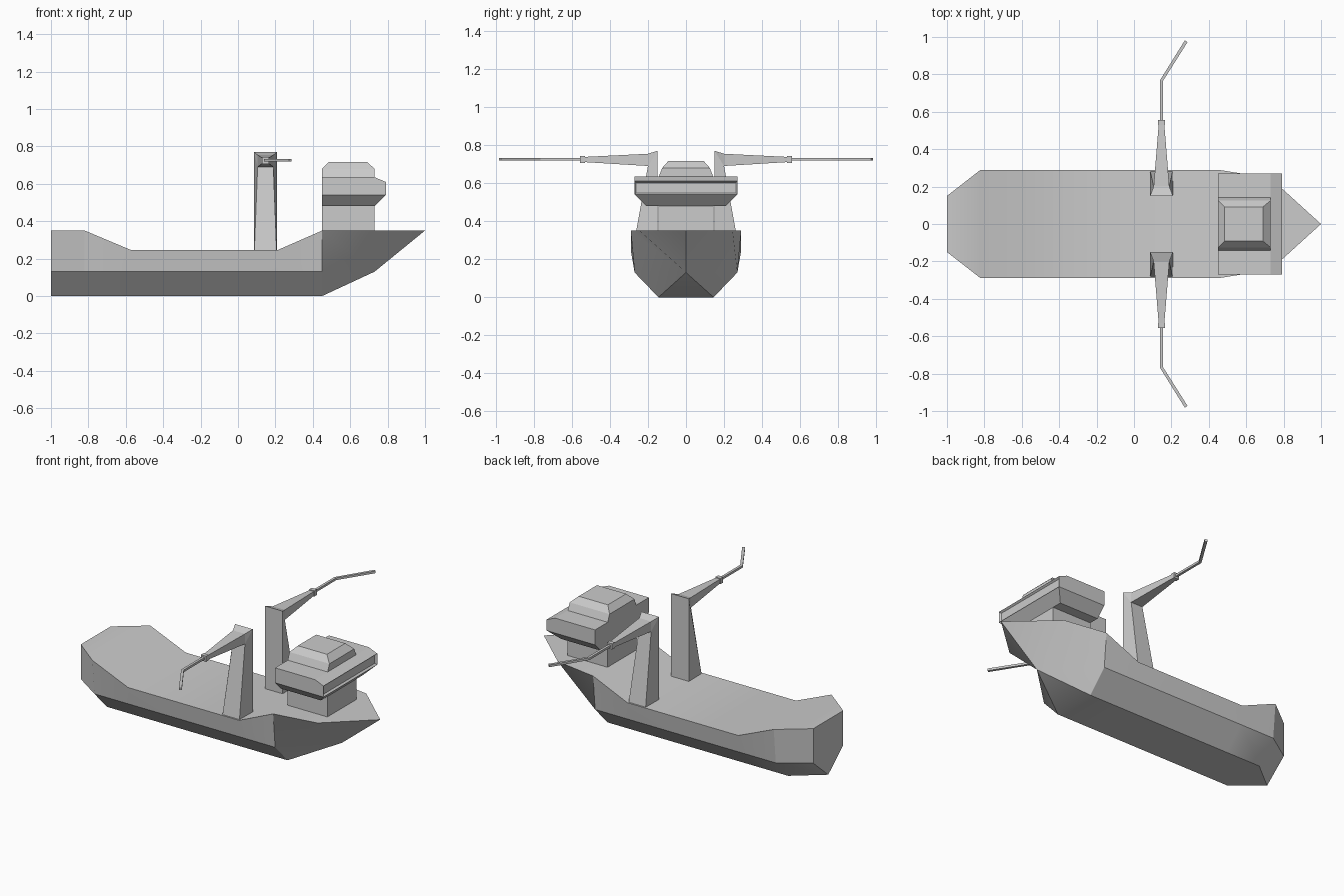
import bpy, bmesh, math
from mathutils import Vector

if "Cube" in bpy.data.objects:
    bpy.data.objects.remove(bpy.data.objects["Cube"])


def finish(name, bm, smooth=False):
    bmesh.ops.remove_doubles(bm, verts=bm.verts, dist=1e-5)
    bmesh.ops.dissolve_degenerate(bm, edges=bm.edges, dist=1e-5)
    bmesh.ops.recalc_face_normals(bm, faces=bm.faces)
    me = bpy.data.meshes.new(name)
    bm.to_mesh(me)
    bm.free()
    ob = bpy.data.objects.new(name, me)
    bpy.context.collection.objects.link(ob)
    if smooth:
        bpy.ops.object.select_all(action='DESELECT')
        ob.select_set(True)
        bpy.context.view_layer.objects.active = ob
        bpy.ops.object.shade_smooth_by_angle(angle=math.radians(30))
    return ob


def loft(rings, bm=None):
    """Skin closed rings of equal length and cap both ends."""
    bm = bm or bmesh.new()
    vs = [[bm.verts.new(p) for p in r] for r in rings]
    n = len(rings[0])
    for a, b in zip(vs, vs[1:]):
        for i in range(n):
            j = (i + 1) % n
            bm.faces.new((a[i], a[j], b[j], b[i]))
    if len({tuple(p) for p in rings[0]}) > 2:
        bm.faces.new(vs[0])
    if len({tuple(p) for p in rings[-1]}) > 2:
        bm.faces.new(vs[-1])
    return bm


def rect(x0, x1, y, z):
    return [(x0, -y, z), (x1, -y, z), (x1, y, z), (x0, y, z)]


def section(bottom, knuckle, deck):
    half = [Vector(bottom), Vector(knuckle), Vector(deck)]
    return [tuple(p) for p in half] + [(p.x, -p.y, p.z) for p in reversed(half)]


# hull: stern, parallel body with sunken deck, flared bow
rings = [section((-1, 0, 0), (-1, .15, .13), (-1, .15, .35))]
for x, z in ((-.82, .35), (-.57, .245), (.21, .245), (.45, .35)):
    rings.append(section((x, .145, 0), (x, .27, .13), (x, .29, z)))
stem = (.73, 0, .13)
rings.append(section(stem, stem, (.73, .245, .35)))
rings.append(section(stem, stem, (1, 0, .35)))
finish("hull", loft(rings), True)

# bridge tower
finish("bridge_base", loft([rect(.45, .73, .145, .34), rect(.45, .73, .145, .48)]))

# wheelhouse with flared underside and recessed front window band
bm = loft([rect(.45, .73, .21, .48), rect(.45, .79, .27, .54),
           rect(.45, .79, .27, .61), rect(.45, .73, .27, .635)])
bm.normal_update()
front = [f for f in bm.faces if all(v.co.x > .78 for v in f.verts)]
bmesh.ops.recalc_face_normals(bm, faces=bm.faces)
bmesh.ops.inset_region(bm, faces=front, thickness=.012)
bmesh.ops.translate(bm, verts=front[0].verts, vec=(-.012, 0, 0))
# square off the upper side edges
finish("wheelhouse", bm)

# wheelhouse roof
finish("wheelhouse_roof", loft([rect(.45, .73, .145, .63), rect(.45, .73, .125, .68),
                                rect(.485, .69, .092, .717)]))

# cranes, one on each side
CX = .147


def cross(y, w, z0, z1, s):
    return [(CX - w, s * y, z0), (CX + w, s * y, z0), (CX + w, s * y, z1), (CX - w, s * y, z1)]


for side, s in (("left", 1), ("right", -1)):
    # post rises from the deck and bends out into the tapered arm
    post = [[(CX - .062, s * .15, .23), (CX + .062, s * .15, .23),
             (CX + .06, s * .283, .23), (CX - .06, s * .283, .23)],
            [(CX - .062, s * .15, .77), (CX + .062, s * .15, .77),
             (CX + .042, s * .2, .69), (CX - .042, s * .2, .69)]]
    bm = loft(post)
    bm.faces.ensure_lookup_table()
    bmesh.ops.delete(bm, geom=[bm.faces[-1]], context='FACES')
    top_in = [(CX - .062, s * .15, .77), (CX + .062, s * .15, .77)]
    mid = cross(.2, .042, .69, .754, s)
    end = cross(.545, .014, .711, .737, s)
    for quad in ([top_in[0], top_in[1], mid[2], mid[3]],
                 [top_in[0], mid[3], mid[0]], [top_in[1], mid[1], mid[2]],
                 *[[mid[i], mid[(i + 1) % 4], end[(i + 1) % 4], end[i]] for i in range(4)],
                 end):
        bm.faces.new([bm.verts.new(p) for p in quad])
    finish(side + "_crane", bm)
    # collar at the arm's end
    finish(side + "_crane_collar", loft([cross(.53, .018, .706, .742, s),
                                         cross(.557, .018, .706, .742, s)]))
    # thin bent boom
    boom = []
    for x, y, dx, dy in ((CX, .55, .008, 0), (CX, .767, .008, -.002), (.279, .977, .007, -.005)):
        boom.append([(x - dx, s * (y - dy), .718), (x + dx, s * (y + dy), .718),
                     (x + dx, s * (y + dy), .732), (x - dx, s * (y - dy), .732)])
    finish(side + "_crane_boom", loft(boom))
